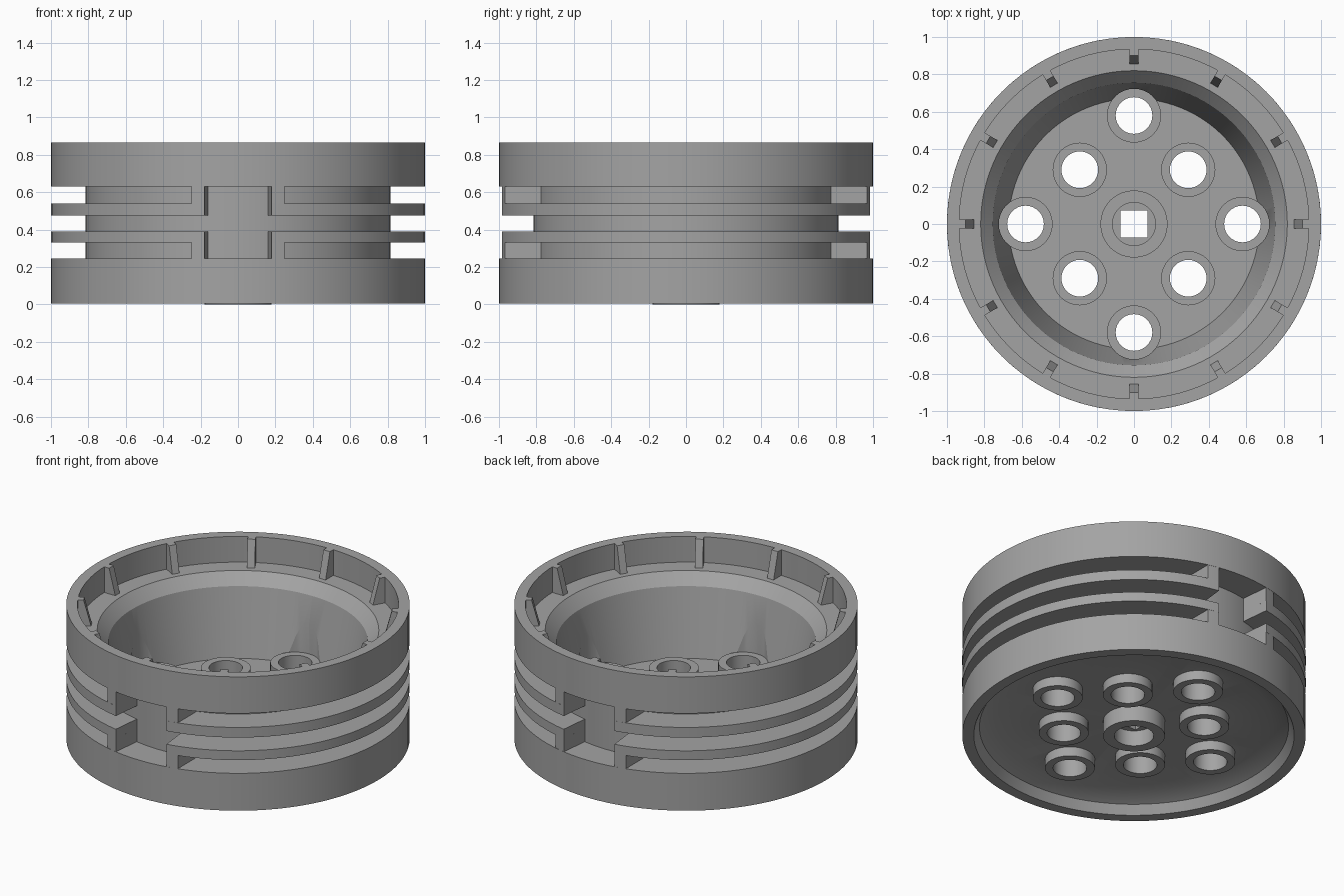
import bpy, bmesh, math
from math import sin, cos, pi

if "Cube" in bpy.data.objects:
    bpy.data.objects.remove(bpy.data.objects["Cube"], do_unlink=True)

grey = bpy.data.materials.new("light_grey")
grey.use_nodes = True
colour = (0.37, 0.37, 0.37, 1)
grey.diffuse_color = colour
grey.node_tree.nodes["Principled BSDF"].inputs["Base Color"].default_value = colour


def finish(name, bm):
    bmesh.ops.recalc_face_normals(bm, faces=bm.faces)
    mesh = bpy.data.meshes.new(name)
    bm.to_mesh(mesh)
    bm.free()
    obj = bpy.data.objects.new(name, mesh)
    mesh.materials.append(grey)
    bpy.context.collection.objects.link(obj)
    return obj


def smooth(obj):
    bpy.ops.object.select_all(action="DESELECT")
    obj.select_set(True)
    bpy.context.view_layer.objects.active = obj
    bpy.ops.object.shade_smooth_by_angle(angle=math.radians(25))


def lathe(bm, profile, steps, cx=0, cy=0):
    """Spin a closed (radius, z) profile around a vertical axis."""
    rings = []
    for i in range(steps):
        a = 2 * pi * i / steps
        rings.append([bm.verts.new((cx + r * cos(a), cy + r * sin(a), z)) for r, z in profile])
    n = len(profile)
    for i in range(steps):
        p, q = rings[i], rings[(i + 1) % steps]
        for j in range(n):
            k = (j + 1) % n
            bm.faces.new((p[j], q[j], q[k], p[k]))


def prism(bm, outline, z0, z1):
    """Extrude a flat (x, y) outline between two heights."""
    low = [bm.verts.new((x, y, z0)) for x, y in outline]
    high = [bm.verts.new((x, y, z1)) for x, y in outline]
    bm.faces.new(low)
    bm.faces.new(high)
    n = len(outline)
    for i in range(n):
        k = (i + 1) % n
        bm.faces.new((low[i], low[k], high[k], high[i]))


def circle(r, steps, cx=0, cy=0):
    return [(cx + r * cos(2 * pi * i / steps), cy + r * sin(2 * pi * i / steps))
            for i in range(steps)]


def arc(r, a0, a1, steps):
    return [(r * cos(a0 + (a1 - a0) * i / steps), r * sin(a0 + (a1 - a0) * i / steps))
            for i in range(steps + 1)]


def cut(obj, cutter):
    mod = obj.modifiers.new("cut", "BOOLEAN")
    mod.operation, mod.solver, mod.object = "DIFFERENCE", "EXACT", cutter
    bpy.context.view_layer.objects.active = obj
    bpy.ops.object.modifier_apply(modifier=mod.name)
    bpy.data.objects.remove(cutter, do_unlink=True)


CORE = 0.815
TOP = 0.865
bosses = [(r * cos(k * pi / 4), r * sin(k * pi / 4))
          for k in range(8) for r in [0.58 if k % 2 == 0 else 0.41]]

# Rim body with its dished underside, web and deep upper cup
bm = bmesh.new()
lathe(bm, [(0.15, 0.1), (0.8, 0.1), (0.9, 0.06), (0.933, 0.005), (1, 0.005), (1, 0.245),
           (CORE, 0.245), (CORE, 0.63), (1, 0.63), (1, TOP), (0.935, TOP), (0.935, 0.7),
           (0.82, 0.7), (0.755, 0.63), (0.67, 0.205), (0.15, 0.205)], 96)
body = finish("rim_body", bm)

# Pockets for the bosses
bm = bmesh.new()
for x, y in bosses:
    prism(bm, circle(0.143, 32, x, y), 0.02, 0.61)
cut(body, finish("boss_pockets", bm))
smooth(body)

# Tubular bosses in the web
bm = bmesh.new()
for x, y in bosses:
    lathe(bm, [(0.098, 0.04), (0.145, 0.04), (0.145, 0.27), (0.098, 0.27)], 32, x, y)
smooth(finish("bolt_bosses", bm))

# Centre hub with a square axle hole
bm = bmesh.new()
lathe(bm, [(0.115, 0), (0.18, 0), (0.18, 0.27), (0.115, 0.27)], 32)
smooth(finish("centre_hub", bm))
bm = bmesh.new()
prism(bm, circle(0.117, 32), 0.1, 0.2)
plate = finish("axle_plate", bm)
bm = bmesh.new()
h = 0.072
prism(bm, [(-h, -h), (h, -h), (h, h), (-h, h)], 0, 0.3)
cut(plate, finish("axle_cutter", bm))

# Two tread ribs, open at the front and back notches
a_out, a_in = math.acos(0.18), math.acos(0.16 / CORE)
bm = bmesh.new()
for z0, z1 in ((0.33, 0.39), (0.475, 0.54)):
    for side in (1, -1):
        outline = arc(1, -a_out, a_out, 48) + arc(CORE - 0.002, a_in, -a_in, 48)
        prism(bm, [(side * x, y) for x, y in outline], z0, z1)
smooth(finish("tread_ribs", bm))

# Solid blocks beside each notch, closing the outer grooves
b_out, b_in = math.acos(0.25), math.acos(0.25 / CORE)
bm = bmesh.new()
for z0, z1 in ((0.243, 0.33), (0.54, 0.632)):
    for sx in (1, -1):
        for sy in (1, -1):
            outline = arc(0.999, b_out, a_out, 4) + arc(CORE - 0.002, a_in, b_in, 4)
            prism(bm, [(sx * x, sy * y) for x, y in outline], z0, z1)
smooth(finish("notch_blocks", bm))

# Twelve sloped fins inside the upper lip
bm = bmesh.new()
for k in range(12):
    a = k * pi / 6
    sides = []
    for w in (-0.023, 0.023):
        sides.append([bm.verts.new((r * cos(a) - w * sin(a), r * sin(a) + w * cos(a), z))
                      for r, z in ((0.945, 0.695), (0.855, 0.695), (0.9, TOP), (0.945, TOP))])
    p, q = sides
    bm.faces.new(p)
    bm.faces.new(q)
    for j in range(4):
        bm.faces.new((p[j], p[(j + 1) % 4], q[(j + 1) % 4], q[j]))
finish("lip_fins", bm)
